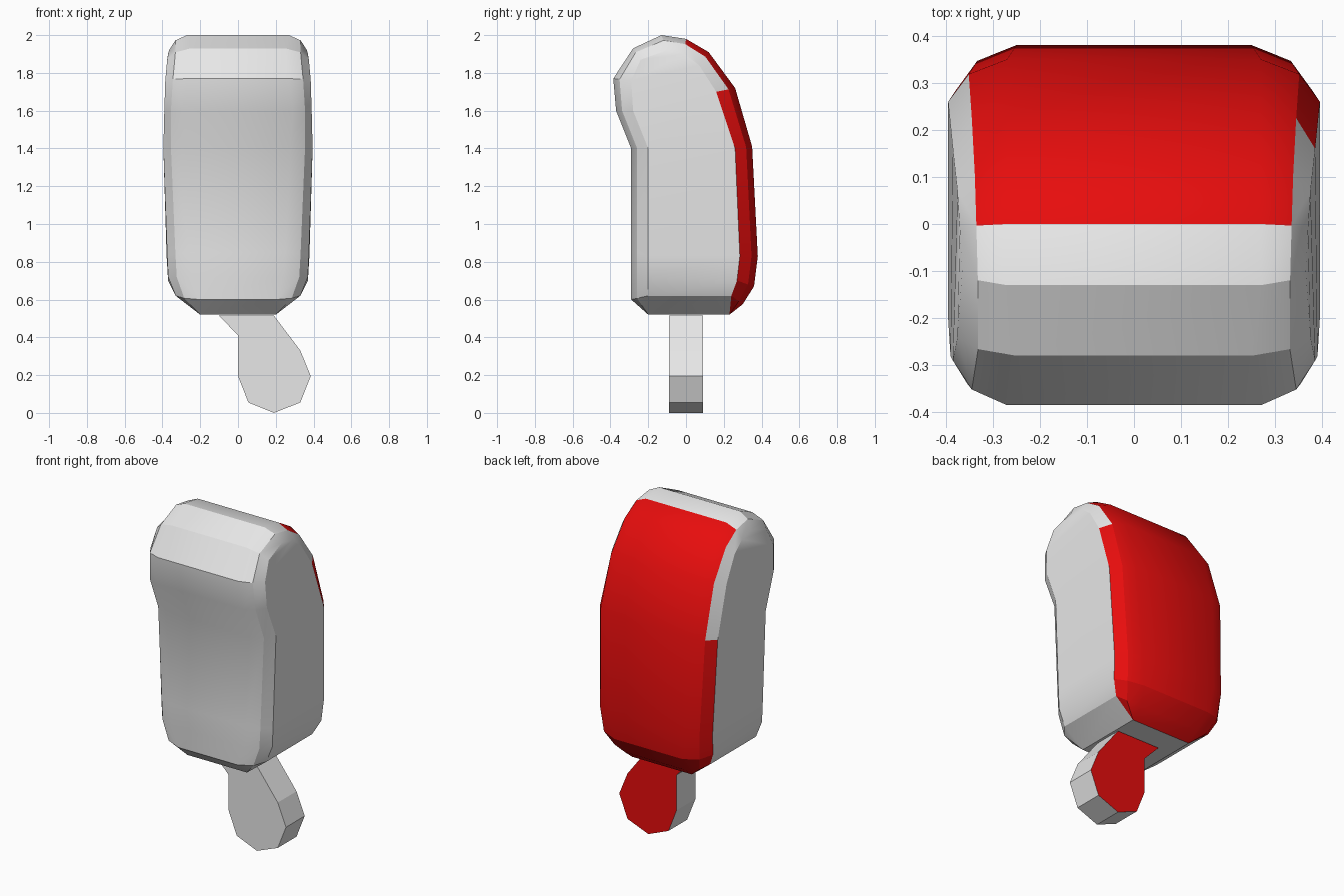
import bpy, bmesh, math
from mathutils import Vector

default_cube = bpy.data.objects.get("Cube")
if default_cube:
    bpy.data.objects.remove(default_cube, do_unlink=True)


def make_material(name, colour):
    material = bpy.data.materials.new(name)
    material.use_nodes = True
    material.diffuse_color = colour
    material.node_tree.nodes["Principled BSDF"].inputs["Base Color"].default_value = colour
    return material


GREY, RED = 0, 1
materials = [make_material("light_grey", (0.8, 0.8, 0.8, 1)),
             make_material("bright_red", (0.8, 0.004, 0.004, 1))]


def finish(name, bm, smooth):
    bmesh.ops.recalc_face_normals(bm, faces=bm.faces[:])
    mesh = bpy.data.meshes.new(name)
    bm.to_mesh(mesh)
    bm.free()
    for material in materials:
        mesh.materials.append(material)
    part = bpy.data.objects.new(name, mesh)
    bpy.context.collection.objects.link(part)
    if smooth:
        bpy.ops.object.select_all(action="DESELECT")
        part.select_set(True)
        bpy.context.view_layer.objects.active = part
        bpy.ops.object.shade_smooth_by_angle(angle=math.radians(smooth))
    return part


# Body outline: each entry is a central panel point and a side panel point,
# (half width, y, z), running up the front, over the top and down the back
front = [((.2, -.2, .52), (.2, -.2, .52)),
         ((.2, -.29, .6), (.33, -.2, .62)),
         ((.24, -.29, .72), (.37, -.2, .72)),
         ((.25, -.29, .85), (.375, -.2, .83)),
         ((.28, -.29, 1.4), (.395, -.2, 1.4)),
         ((.29, -.37, 1.6), (.39, -.28, 1.6)),
         ((.27, -.385, 1.77), (.385, -.29, 1.76)),
         ((.25, -.28, 1.93), (.375, -.24, 1.87))]
ridge = [((.27, -.13, 2), (.365, -.1, 1.92))]
back = [((.27, 0, 1.98), (.37, -.01, 1.9)),
        ((.27, .12, 1.91), (.375, .07, 1.84)),
        ((.27, .26, 1.72), (.385, .16, 1.7)),
        ((.27, .35, 1.41), (.395, .26, 1.4)),
        ((.25, .38, .83), (.378, .285, .83)),
        ((.23, .36, .67), (.37, .27, .7)),
        ((.2, .3, .575), (.33, .24, .62)),
        ((.2, .23, .52), (.2, .23, .52))]
outline = front + ridge + back
count = len(outline)
back_start = len(front) + len(ridge)

bm = bmesh.new()
shared = {}


def vertex(point):
    key = tuple(round(value, 4) for value in point)
    if key not in shared:
        shared[key] = bm.verts.new(key)
    return shared[key]


def face(corners, colour):
    unique = list(dict.fromkeys(corners))
    if len(unique) > 2:
        bm.faces.new(unique).material_index = colour


def ring(kind, side):
    points = []
    for centre, edge in outline:
        c, e = Vector(centre), Vector(edge)
        corner = Vector((e.x, c.y, c.z))
        p = {"centre": c, "edge": e, "bend": .35 * (c + e) + .3 * corner}[kind]
        points.append(vertex((p.x * side, p.y, p.z)))
    return points


def bridge(first, second, red_from):
    for i in range(count):
        j = (i + 1) % count
        colour = RED if red_from <= i < count - 1 else GREY
        face((first[i], first[j], second[j], second[i]), colour)


# Central panel, rounded corners and flat sides
bridge(ring("centre", -1), ring("centre", 1), back_start)
for side in (-1, 1):
    edge, bend = ring("edge", side), ring("bend", side)
    bridge(ring("centre", side), bend, back_start)
    bridge(bend, edge, back_start + (2 if side > 0 else 3))
    for i in range(len(front)):
        j = count - 1 - i
        face((edge[i], edge[i + 1], edge[j - 1], edge[j]), GREY)
finish("body", bm, 25)

# Stick: a flat outline extruded in depth, with a red back face
stick = [(-.1, .52), (0, .415), (0, .2), (.055, .06), (.19, .005),
         (.33, .06), (.385, .2), (.33, .335), (.19, .52)]
bm = bmesh.new()
near, far = [[bm.verts.new((x, y, z)) for x, z in stick] for y in (-.09, .09)]
bm.faces.new(near)
bm.faces.new(far).material_index = RED
for i in range(len(stick)):
    j = (i + 1) % len(stick)
    bm.faces.new((near[i], near[j], far[j], far[i]))
base = min(v.co.z for v in bm.verts)
for v in near + far:
    v.co.z -= base
finish("stick", bm, 0)
